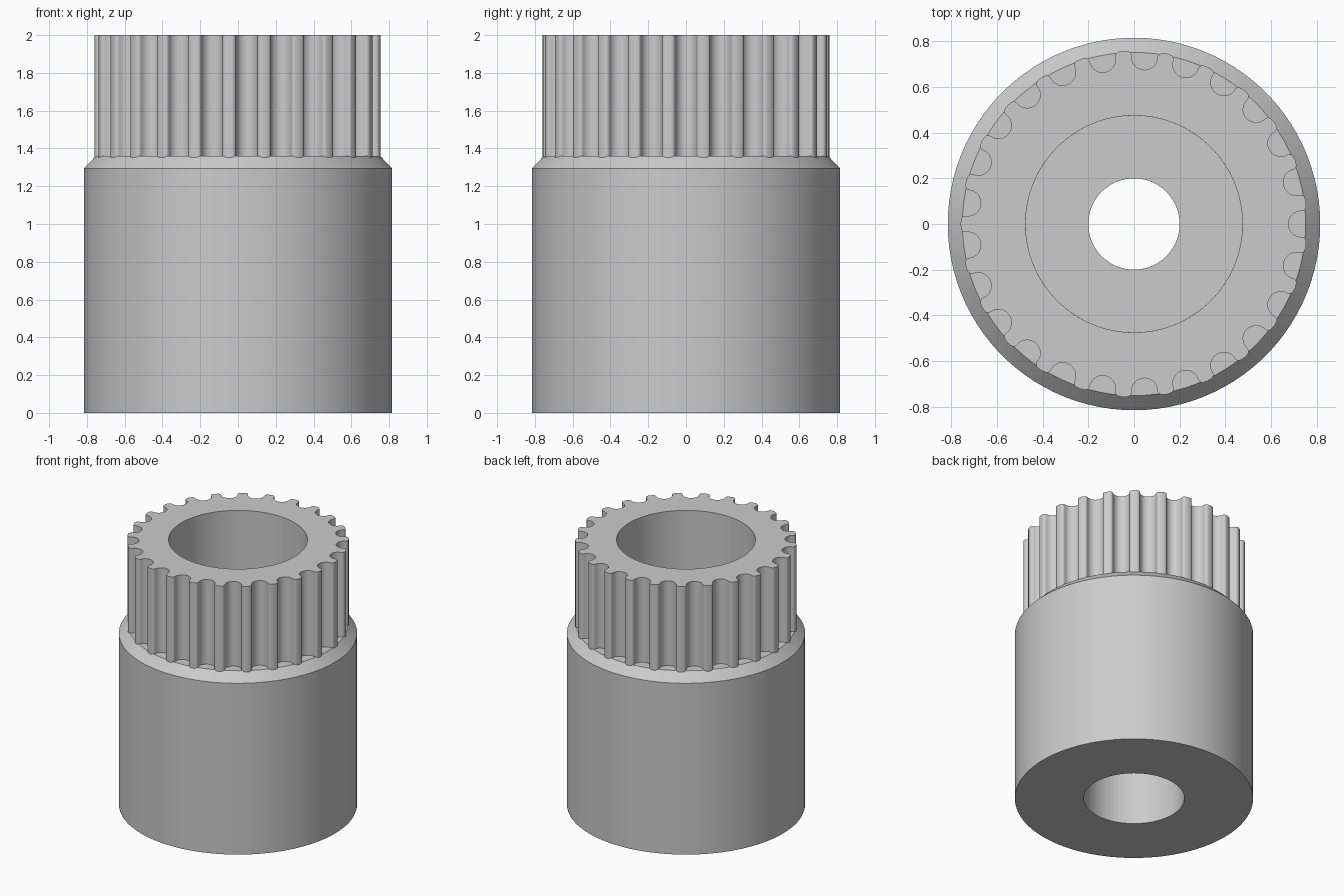
import bpy, bmesh
from math import sin, cos, pi, atan2, hypot

if "Cube" in bpy.data.objects:
    bpy.data.objects.remove(bpy.data.objects["Cube"], do_unlink=True)

grey = bpy.data.materials.new("plain_grey")
grey.use_nodes = True
COLOR = (0.6, 0.6, 0.6, 1)
grey.diffuse_color = COLOR
grey.node_tree.nodes["Principled BSDF"].inputs["Base Color"].default_value = COLOR

TEETH = 25
TIP_R = 0.76
BORE_R = 0.475
SHOULDER_Z = 1.36


def loft(name, loops, closed):
    """Join equal-length rings of points with quads."""
    bm = bmesh.new()
    rings = [[bm.verts.new(p) for p in loop] for loop in loops]
    n = len(rings[0])
    pairs = list(zip(rings, rings[1:]))
    if closed:
        pairs.append((rings[-1], rings[0]))
    for a, b in pairs:
        for i in range(n):
            j = (i + 1) % n
            bm.faces.new((a[i], a[j], b[j], b[i]))
    bmesh.ops.recalc_face_normals(bm, faces=bm.faces)
    mesh = bpy.data.meshes.new(name)
    bm.to_mesh(mesh)
    bm.free()
    mesh.materials.append(grey)
    obj = bpy.data.objects.new(name, mesh)
    bpy.context.collection.objects.link(obj)
    bpy.ops.object.select_all(action='DESELECT')
    obj.select_set(True)
    bpy.context.view_layer.objects.active = obj
    bpy.ops.object.shade_smooth_by_angle(angle=pi / 6)
    return obj


def ring(polar, z, radius=None):
    return [((radius or r) * cos(a), (radius or r) * sin(a), z) for r, a in polar]


# Hub: turned body with a chamfered shoulder and a stepped through bore
profile = [(0.345, 0), (0.816, 0), (0.816, 1.295), (0.752, SHOULDER_Z),
           (BORE_R, SHOULDER_Z), (BORE_R, 1.2), (0.2, 1.2), (0.2, 0.6), (0.345, 0.6)]
circle = [(1, 2 * pi * i / 100) for i in range(100)]
loft("hub_body", [ring(circle, z, r) for r, z in profile], closed=True)

# Half of one tooth gap: round groove, then rounded tooth corner
GROOVE_R, GROOVE_X, CORNER_R = 0.057, 0.734, 0.02
STEPS = 8
half = []
for i in range(STEPS + 1):
    t = pi / 2 * i / STEPS
    half.append((GROOVE_X - GROOVE_R * cos(t), GROOVE_R * sin(t)))
for i in range(1, 6):
    t = pi / 2 * i / 5
    half.append((GROOVE_X + CORNER_R * sin(t), GROOVE_R + CORNER_R * (1 - cos(t))))
half = [(hypot(x, y), atan2(y, x)) for x, y in half]

# Mirror it, add the tooth tip and repeat around the axis
pitch = 2 * pi / TEETH
gap = [(r, -a) for r, a in reversed(half[1:])] + half + [(TIP_R, pitch / 2)]
outline = [(r, a + k * pitch) for k in range(TEETH) for r, a in gap]

# Toothed rim, sunk slightly into the shoulder
loft("toothed_rim", [ring(outline, SHOULDER_Z - 0.02), ring(outline, 2),
                     ring(outline, 2, BORE_R), ring(outline, SHOULDER_Z, BORE_R)],
     closed=True)
